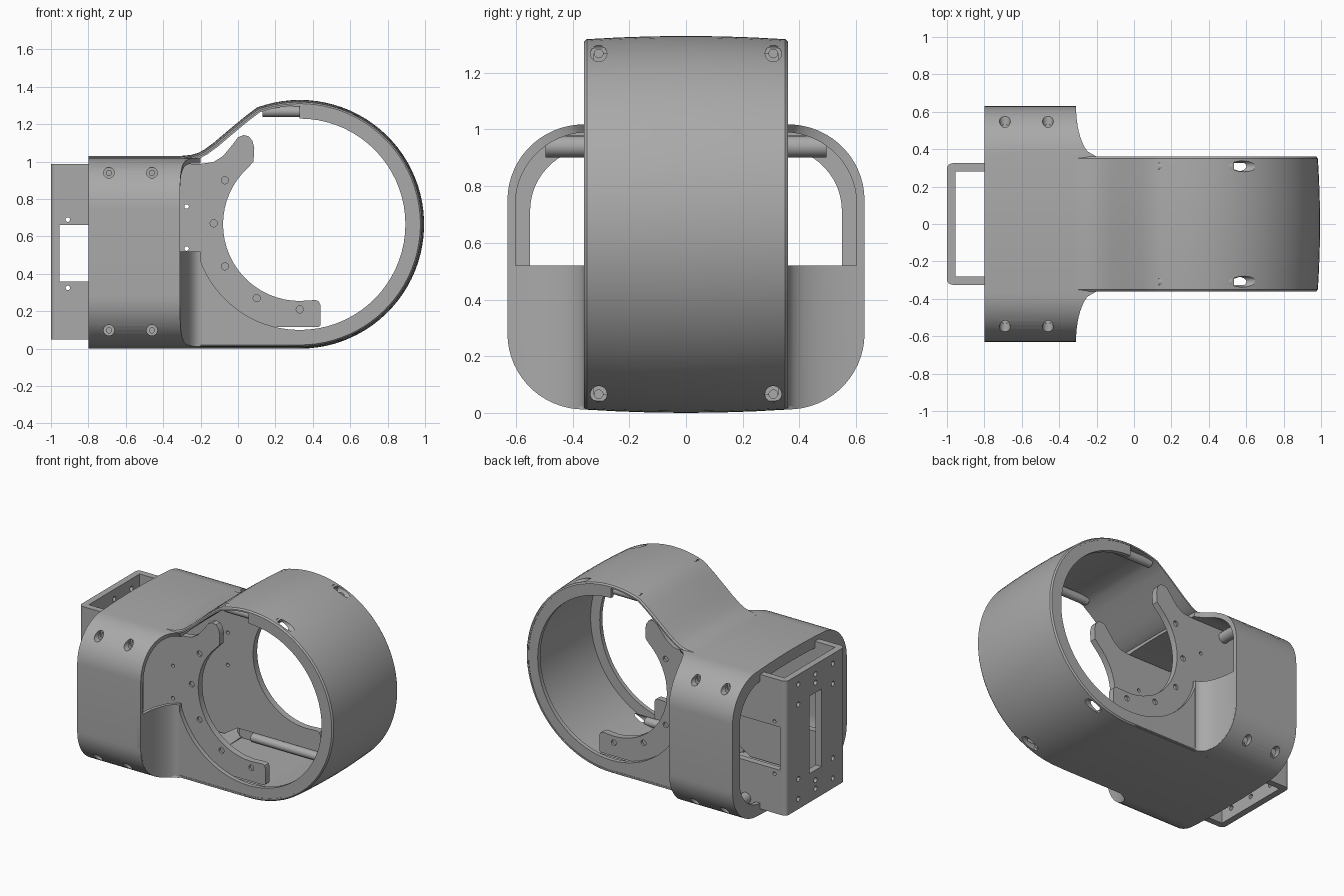
import bpy, bmesh, math
from math import sin, cos, radians, sqrt

cube = bpy.data.objects.get("Cube")
if cube:
    bpy.data.objects.remove(cube, do_unlink=True)

grey = bpy.data.materials.new("plain grey")
grey.use_nodes = True
GREY = (0.40, 0.40, 0.40, 1)
grey.diffuse_color = GREY
for node in grey.node_tree.nodes:
    if node.type == 'BSDF_PRINCIPLED':
        node.inputs["Base Color"].default_value = GREY
        node.inputs["Roughness"].default_value = 0.6

CX, CZ, R = 0.33, 0.665, 0.665      # ring centre and outer radius
parts = []


def loft(name, loops, closed=False):
    """Bridge equal-length loops of 3D points; cap the ends unless closed."""
    bm = bmesh.new()
    rows = [[bm.verts.new(p) for p in loop] for loop in loops]
    n = len(rows[0])
    pairs = list(zip(rows, rows[1:])) + ([(rows[-1], rows[0])] if closed else [])
    for a, b in pairs:
        for i in range(n):
            j = (i + 1) % n
            bm.faces.new((a[i], a[j], b[j], b[i]))
    if not closed:
        bm.faces.new(rows[0][::-1])
        bm.faces.new(rows[-1])
    bmesh.ops.remove_doubles(bm, verts=bm.verts, dist=1e-5)
    bmesh.ops.recalc_face_normals(bm, faces=bm.faces)
    me = bpy.data.meshes.new(name)
    bm.to_mesh(me)
    bm.free()
    me.materials.append(grey)
    ob = bpy.data.objects.new(name, me)
    bpy.context.collection.objects.link(ob)
    parts.append(ob)
    return ob


def plate(name, outline, y0, y1):
    return loft(name, [[(x, y, z) for x, z in outline] for y in (y0, y1)])


def turned(name, axis, u, v, steps, n=20):
    """Round bar along x or y; steps are (position, radius)."""
    loops = []
    for a, r in steps:
        ring = [(u + r * cos(2 * math.pi * i / n), v + r * sin(2 * math.pi * i / n)) for i in range(n)]
        loops.append([(a, p, q) if axis == 'x' else (p, a, q) for p, q in ring])
    return loft(name, loops)


def cut(objs, cutters):
    """Subtract each cutter from each object, then drop the cutters."""
    for ob in objs:
        for c in cutters:
            m = ob.modifiers.new("hole", 'BOOLEAN')
            m.operation, m.solver, m.object = 'DIFFERENCE', 'EXACT', c
        dg = bpy.context.evaluated_depsgraph_get()
        dg.update()
        me = bpy.data.meshes.new_from_object(ob.evaluated_get(dg))
        ob.modifiers.clear()
        ob.data = me
    for c in cutters:
        parts.remove(c)
        bpy.data.objects.remove(c, do_unlink=True)


# ---- sleeve: rounded box tube whose front edge flares into the ring
def box(off):
    q = [(y, 1.03 - 0.012 * (y / 0.36) ** 2) for y in (0, 0.12, 0.24, 0.36)]
    q += [(0.36 + 0.27 * cos(radians(a)), 0.75 + 0.268 * sin(radians(a))) for a in range(84, -1, -6)]
    right = q + [(y, 1.03 - z) for y, z in reversed(q)]
    full = right + [(-y, z) for y, z in right[::-1][1:-1]]
    return [(y * (0.63 - off) / 0.63, (z - 0.515) * (0.515 - off) / 0.515 + 0.515) for y, z in full]


def flare(y):
    k = min(1, max(0, (0.63 - abs(y)) / 0.27))
    return -0.2 - 0.11 * sqrt(1 - k * k)


outer, inner, rim = box(0), box(0.028), box(0.08)
ends = [flare(y) for y, z in outer]
sleeve = loft("sleeve", [
    [(-0.8, y, z) for y, z in outer],
    [(x, y, z) for x, (y, z) in zip(ends, outer)],
    [(x, y, z) for x, (y, z) in zip(ends, inner)],
    [(-0.8, y, z) for y, z in inner]], closed=True)
back_rim = loft("sleeve_back_rim", [
    [(-0.8, y, z) for y, z in inner], [(-0.765, y, z) for y, z in inner],
    [(-0.765, y, z) for y, z in rim], [(-0.8, y, z) for y, z in rim]], closed=True)

# ---- ring housing: crowned shell swept along the teardrop profile
path = [(-0.31, 1.03), (-0.25, 1.036), (-0.215, 1.046), (-0.18, 1.064), (-0.125, 1.105),
        (-0.07, 1.152), (-0.015, 1.198), (0.04, 1.243)]
path += [(CX + R * cos(radians(a)), CZ + R * sin(radians(a))) for a in range(110, -91, -4)]
path += [(CX, 0), (0.1, 0), (-0.1, 0), (-0.31, 0)]
ys = [-0.36, -0.35, -0.24, -0.12, 0, 0.12, 0.24, 0.35, 0.36]
loops = []
for i, (x, z) in enumerate(path):
    a, b = path[max(i - 1, 0)], path[min(i + 1, len(path) - 1)]
    tx, tz = b[0] - a[0], b[1] - a[1]
    length = math.hypot(tx, tz)
    nx, nz = -tz / length, tx / length
    loop = []
    for y in ys:
        d = -0.012 * (y / 0.36) ** 2 - (0.008 if abs(y) == 0.36 else 0)
        loop.append((x + nx * d, y, z + nz * d))
    loop += [(x - nx * 0.03, y, z - nz * 0.03) for y in (0.36, -0.36)]
    loops.append(loop)
housing = loft("ring_housing", loops)

lips, tubes, arms = [], [], []
for s, side in ((1, "back"), (-1, "front")):
    # ---- side lip, widening into the lower web
    strips = []
    for a in range(90, -166, -5):
        c, n = cos(radians(a)), sin(radians(a))
        t = 0.645
        if a < -90:
            t = max(min(0.65 / abs(n), 0.546 / abs(c)), 0.5655)
        strips.append([(CX + r * c, s * y, CZ + r * n)
                       for r, y in ((t, 0.357), (0.565, 0.357), (0.565, 0.327), (t, 0.327))])
    lips.append(loft(side + "_lip", strips))

    # ---- curved lower wall between sleeve and lip
    cols = []
    for i in range(13):
        th = radians(90 * i / 12)
        x, y = -0.2 - 0.11 * cos(th), 0.63 - 0.27 * sin(th)
        xb, yb = x - 0.025 * cos(th), y - 0.025 * sin(th)
        zb = 0.28 - 0.268 * sqrt(max(0, 1 - (1 - sin(th)) ** 2)) + 0.003
        cols.append([(x, s * y, zb), (x, s * y, 0.52), (xb, s * yb, 0.52), (xb, s * yb, zb)])
    loft(side + "_lower_wall", cols)

    # ---- bracket side plate with its C-shaped arm
    shape = [(-0.96, 0.05), (-0.3, 0.05), (-0.2, 0.115), (0.43, 0.115), (0.44, 0.125),
             (0.44, 0.235), (0.432, 0.253), (0.415, 0.26)]
    shape += [(CX + 0.41 * cos(radians(a)), CZ + 0.41 * sin(radians(a))) for a in range(270, 127, -6)]
    shape += [(0.083, 1.0), (0.087, 1.07), (0.078, 1.11), (0.058, 1.135), (0.03, 1.142), (0, 1.13),
              (-0.03, 1.09), (-0.08, 1.03), (-0.13, 0.998), (-0.2, 0.988), (-0.96, 0.988),
              (-0.96, 0.66), (-0.52, 0.66), (-0.5, 0.64), (-0.5, 0.38), (-0.52, 0.36), (-0.96, 0.36)]
    arm = plate(side + "_bracket_arm", shape, s * 0.28, s * 0.325)
    holes = [turned("hole", 'y', x, z, [(s * 0.31, 0.019), (s * 0.4, 0.019)])
             for x, z in ((-0.07, 0.9), (-0.13, 0.67), (-0.07, 0.44), (0.1, 0.27), (0.33, 0.21))]
    holes += [turned("hole", 'y', x, z, [(s * 0.2, 0.012), (s * 0.4, 0.012)])
              for x, z in ((-0.275, 0.76), (-0.275, 0.535), (-0.91, 0.69), (-0.91, 0.325))]
    cut([arm], holes)

    # ---- bolt tubes joining sleeve to bracket
    for x in (-0.69, -0.46):
        for z in (0.94, 0.098):
            tube = turned(side + "_sleeve_bolt_tube", 'y', x, z, [(s * 0.32, 0.038), (s * 0.495, 0.038)])
            cut([sleeve, tube], [turned("hole", 'y', x, z, [
                (s * 0.42, 0.014), (s * 0.487, 0.014), (s * 0.487, 0.029), (s * 0.8, 0.029)])])

    # ---- bolt tubes across the ring split
    for z, x0 in ((1.268, 0.13), (0.066, -0.1)):
        tube = turned(side + "_ring_bolt_tube", 'x', s * 0.308, z, [(x0, 0.029), (0.52, 0.029)])
        cut([housing, lips[-1], tube], [turned("hole", 'x', s * 0.308, z, [
            (0.46, 0.015), (0.535, 0.015), (0.535, 0.029), (0.9, 0.029)])])

# ---- bracket back plate with rounded corners, centre slot and holes
ring = []
for cx, cy, a0 in ((-0.97, 0.295, 90), (-0.97, -0.295, 180)):
    ring += [(cx + 0.03 * cos(radians(a0 + k)), cy + 0.03 * sin(radians(a0 + k))) for k in range(0, 91, 15)]
ring += [(-0.955, -0.325), (-0.955, 0.325)]
back = loft("bracket_back_plate", [[(x, y, z) for x, y in ring] for z in (0.05, 0.988)])
slot = loft("slot", [[(x, y, z) for y, z in ((-0.065, 0.25), (0.065, 0.25), (0.065, 0.79), (-0.065, 0.79))]
                     for x in (-1.1, -0.9)])
spots = [(y, z) for y in (-0.19, 0.19) for z in (0.12, 0.26, 0.78, 0.92)] + [(0, 0.12), (0, 0.18), (0, 0.86), (0, 0.92)]
cut([back], [slot] + [turned("hole", 'x', y, z, [(-1.1, 0.017), (-0.9, 0.017)], 14) for y, z in spots])

# ---- smooth curved surfaces, keep edges crisp
bpy.ops.object.select_all(action='DESELECT')
for ob in parts:
    ob.select_set(True)
bpy.context.view_layer.objects.active = parts[0]
bpy.ops.object.shade_smooth_by_angle(angle=radians(30))
